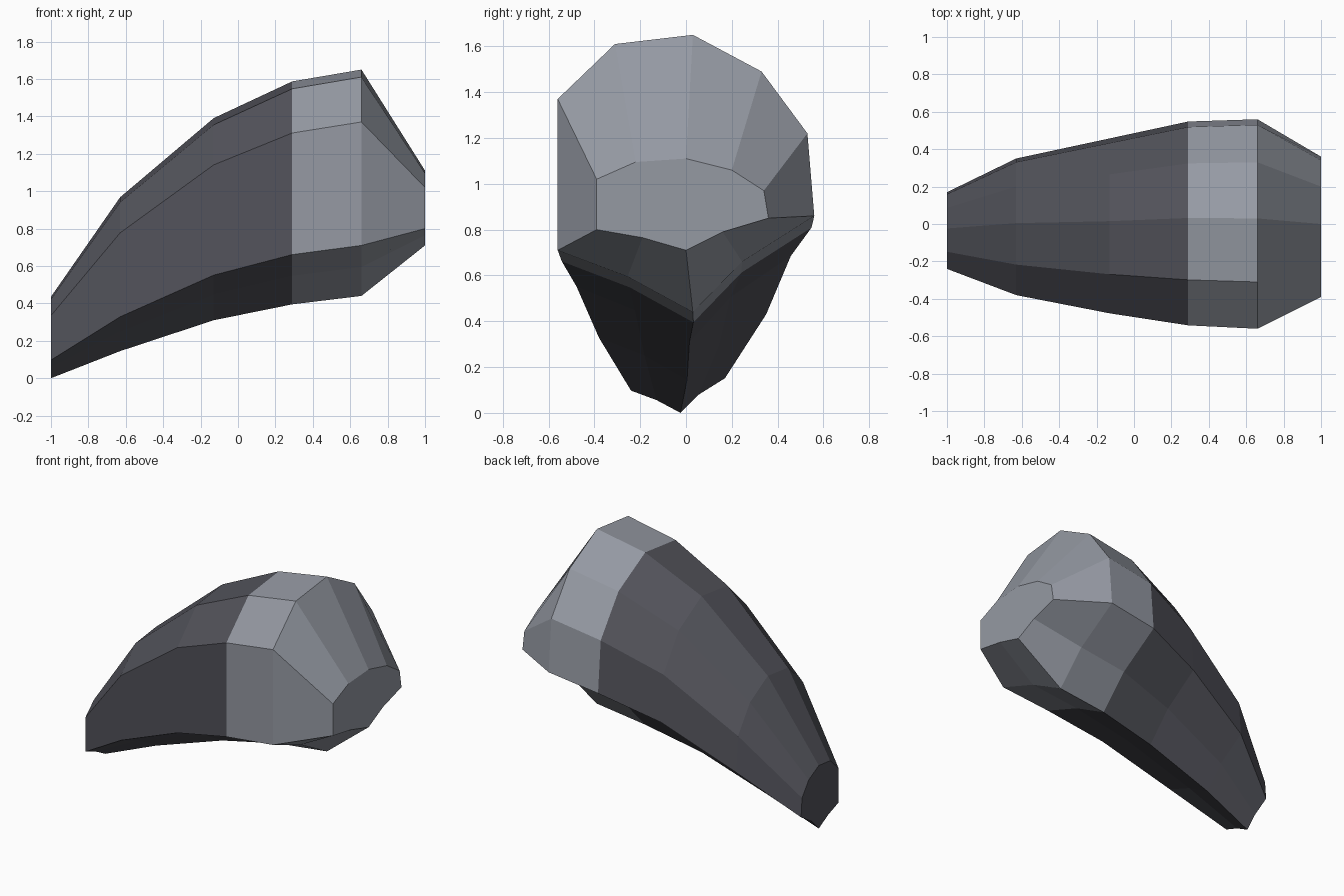
import bpy, bmesh

if "Cube" in bpy.data.objects:
    bpy.data.objects.remove(bpy.data.objects["Cube"])


def make_material(name, color):
    m = bpy.data.materials.new(name)
    m.diffuse_color = (*color, 1)
    m.use_nodes = True
    m.node_tree.nodes["Principled BSDF"].inputs["Base Color"].default_value = m.diffuse_color
    return m


dark = make_material("dark grey", (0.085, 0.086, 0.103))
light = make_material("light grey", (0.30, 0.32, 0.365))

# Ten-sided cross-section (y, z), with z measured from its lowest point
section = [(-0.31, 1.17), (0.03, 1.21), (0.33, 1.05), (0.53, 0.78), (0.56, 0.42),
           (0.245, 0.22), (0.03, 0.0), (-0.255, 0.155), (-0.56, 0.27), (-0.56, 0.93)]
# Blunt end outline (y, z)
end = [(-0.22, 1.095), (0.0, 1.11), (0.20, 1.06), (0.34, 0.97), (0.36, 0.85),
       (0.16, 0.79), (0.0, 0.71), (-0.19, 0.765), (-0.39, 0.80), (-0.39, 1.02)]
# Stations along the claw: x, y offset, bottom z, y scale, z scale
stations = [(-1.0, -0.035, 0.0, 0.366, 0.36), (-0.63, -0.015, 0.145, 0.652, 0.68),
            (-0.13, -0.01, 0.31, 0.835, 0.893), (0.29, 0.003, 0.395, 0.973, 0.985),
            (0.66, 0.0, 0.44, 1.0, 1.0)]

bm = bmesh.new()
rings = [[bm.verts.new((x, dy + y * sy, dz + z * sz)) for y, z in section]
         for x, dy, dz, sy, sz in stations]
rings.append([bm.verts.new((1.0, y, z)) for y, z in end])

# Loft the sides and cap both ends
for a, b in zip(rings, rings[1:]):
    for i in range(len(section)):
        j = (i + 1) % len(section)
        bm.faces.new((a[i], a[j], b[j], b[i]))
bm.faces.new(rings[0])
bm.faces.new(rings[-1])
bmesh.ops.recalc_face_normals(bm, faces=bm.faces)

# Dark tip, light blunt end
for f in bm.faces:
    f.material_index = 1 if f.calc_center_median().x > 0.29 else 0

mesh = bpy.data.meshes.new("claw")
bm.to_mesh(mesh)
bm.free()
mesh.materials.append(dark)
mesh.materials.append(light)
claw = bpy.data.objects.new("claw", mesh)
bpy.context.collection.objects.link(claw)
